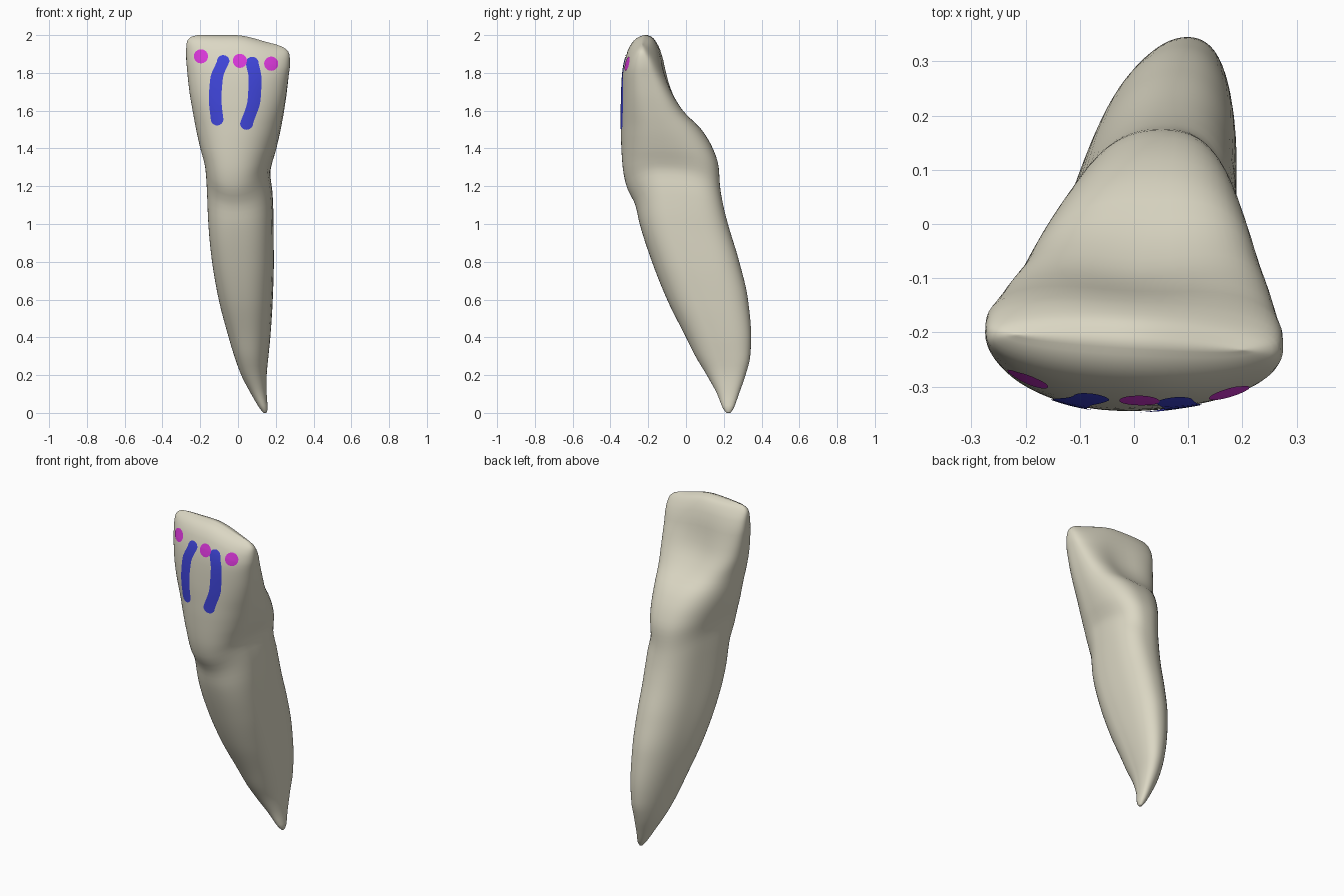
import bpy, bmesh, math
from mathutils import Vector
from mathutils.bvhtree import BVHTree

if "Cube" in bpy.data.objects:
    bpy.data.objects.remove(bpy.data.objects["Cube"])


def material(name, rgb):
    m = bpy.data.materials.new(name)
    m.diffuse_color = (*rgb, 1)
    m.use_nodes = True
    m.node_tree.nodes["Principled BSDF"].inputs["Base Color"].default_value = m.diffuse_color
    return m


ivory = material("ivory", (0.71, 0.68, 0.55))
blue = material("blue", (0.05, 0.06, 0.70))
magenta = material("magenta", (0.70, 0.04, 0.70))

# Outline by height: z, left x, right x, front y, back y
OUTLINE = [
    (0.00, 0.135, 0.150, 0.215, 0.235),
    (0.02, 0.118, 0.157, 0.198, 0.250),
    (0.10, 0.070, 0.150, 0.165, 0.280),
    (0.20, 0.018, 0.147, 0.110, 0.315),
    (0.30, -0.018, 0.155, 0.050, 0.340),
    (0.40, -0.048, 0.165, 0.000, 0.345),
    (0.60, -0.100, 0.178, -0.100, 0.328),
    (0.80, -0.135, 0.184, -0.180, 0.282),
    (1.00, -0.156, 0.182, -0.245, 0.222),
    (1.10, -0.162, 0.175, -0.268, 0.197),
    (1.20, -0.169, 0.160, -0.315, 0.180),
    (1.30, -0.180, 0.172, -0.335, 0.173),
    (1.40, -0.200, 0.195, -0.342, 0.144),
    (1.50, -0.221, 0.220, -0.345, 0.090),
    (1.60, -0.240, 0.240, -0.345, -0.002),
    (1.70, -0.257, 0.257, -0.342, -0.063),
    (1.80, -0.268, 0.268, -0.335, -0.100),
    (1.90, -0.275, 0.276, -0.315, -0.130),
    (1.96, -0.272, 0.270, -0.286, -0.158),
    (1.99, -0.250, 0.240, -0.252, -0.184),
    (2.00, -0.215, 0.200, -0.224, -0.212),
]
# Section character: z, widest place (0 front to 1 back), back power, front power,
# back dip, lean, side groove
SHAPE = [
    (0.00, 0.50, 2.0, 2.0, 0.0, 0.0, 0.0),
    (0.30, 0.42, 2.1, 2.2, 0.0, 0.035, 0.02),
    (0.90, 0.36, 2.2, 2.4, 0.0, 0.055, 0.04),
    (1.33, 0.38, 2.4, 2.2, 0.0, 0.055, 0.01),
    (1.50, 0.42, 2.3, 2.2, 0.008, 0.04, 0.0),
    (1.70, 0.50, 3.2, 2.3, 0.024, 0.01, 0.0),
    (1.90, 0.56, 3.0, 2.4, 0.006, 0.0, 0.0),
    (2.00, 0.50, 2.2, 2.2, 0.0, 0.0, 0.0),
]


def sample(table, z):
    """Smooth monotone interpolation of a table keyed by its first column."""
    n = len(table)
    i = max(k for k in range(n - 1) if table[k][0] <= z + 1e-9)
    a, b = table[i], table[i + 1]
    p, q = table[max(i - 1, 0)], table[min(i + 2, n - 1)]
    h = b[0] - a[0]
    t = (z - a[0]) / h
    out = []

    def slope(l, m, r, c):
        if l is m or r is m:
            return (r[c] - l[c]) / (r[0] - l[0])
        s0 = (m[c] - l[c]) / (m[0] - l[0])
        s1 = (r[c] - m[c]) / (r[0] - m[0])
        return 0 if s0 * s1 <= 0 else 2 * s0 * s1 / (s0 + s1)

    for c in range(1, len(a)):
        ma, mb = slope(p, a, b, c), slope(a, b, q, c)
        out.append((2*t**3 - 3*t*t + 1) * a[c] + (t**3 - 2*t*t + t) * h * ma
                   + (3*t*t - 2*t**3) * b[c] + (t**3 - t*t) * h * mb)
    return out


def smooth(e0, e1, v):
    t = min(1, max(0, (v - e0) / (e1 - e0)))
    return t * t * (3 - 2 * t)


def section_point(z, ang):
    xl, xr, yf, yb = sample(OUTLINE, z)
    wide, back, front, dip, lean, groove = sample(SHAPE, z)
    cs, sn = math.cos(ang), math.sin(ang)
    pw = back if sn > 0 else front
    u = math.copysign(abs(cs) ** (2 / pw), cs)
    v = math.copysign(abs(sn) ** (2 / pw), sn)
    ym = yf + (yb - yf) * wide
    y = ym + v * ((yb - ym) if v > 0 else (ym - yf))
    x = (xl + xr) / 2 + u * (xr - xl) / 2 * (1 - groove * math.exp(-((v - 0.4) / 0.3) ** 2))
    x += lean * v * (1 if v > 0 else 0.35)
    if v > 0:
        y -= dip * math.exp(-(u / 0.5) ** 2) * v
    y -= 0.014 * u * smooth(1.6, 1.95, z)
    # the neck line rises at the sides, the biting edge slopes down to the right
    zz = z + 0.08 * u * u * math.exp(-((z - 1.17) / 0.15) ** 2)
    zz -= 0.055 * smooth(-0.02, 0.26, x) * smooth(1.7, 1.98, z)
    return Vector((x, y, zz))


# Tooth: stacked sections from root tip to biting edge
SEG = 72
levels = [0, 0.006, 0.02, 0.04, 0.07] + [0.1 + 0.03 * i for i in range(60)]
levels += [1.92, 1.94, 1.955, 1.97, 1.98, 1.988, 1.994, 1.998, 2.0]
levels = sorted(set(round(z, 4) for z in levels))
bm = bmesh.new()
rings = [[bm.verts.new(section_point(z, 2 * math.pi * k / SEG)) for k in range(SEG)] for z in levels]
for lo, hi in zip(rings, rings[1:]):
    for k in range(SEG):
        j = (k + 1) % SEG
        bm.faces.new((lo[k], lo[j], hi[j], hi[k]))
bm.faces.new(rings[0][::-1])
top = rings[-1]
for k in range(SEG // 2):  # narrow front-to-back strips along the biting edge
    quad = (top[k], top[k + 1], top[(-k - 1) % SEG], top[-k % SEG])
    bm.faces.new(list(dict.fromkeys(quad)))
bmesh.ops.recalc_face_normals(bm, faces=bm.faces)
tree = BVHTree.FromBMesh(bm)


def add_object(name, bm, mat):
    me = bpy.data.meshes.new(name)
    bm.to_mesh(me)
    bm.free()
    for p in me.polygons:
        p.use_smooth = True
    me.materials.append(mat)
    ob = bpy.data.objects.new(name, me)
    bpy.context.collection.objects.link(ob)
    return ob


add_object("tooth", bm, ivory)


def paint_stroke(name, path, r, mat, steps=40, across=8):
    """Round-ended stroke of half width r, laid on the front of the tooth."""
    table = [(-z, x) for x, z in path]
    s0, s1 = table[0][0] - r, table[-1][0] + r
    bm = bmesh.new()
    rows = []
    for i in range(steps + 1):
        f = (1 - math.cos(math.pi * i / steps)) / 2
        s = s0 + (s1 - s0) * f
        inner = min(max(s, table[0][0]), table[-1][0])
        cx = sample(table, inner)[0] if len(table) > 1 else table[0][1]
        w = max(math.sqrt(max(0, r * r - (s - inner) ** 2)), 0.001)
        row = []
        for k in range(across + 1):
            x = cx + w * (2 * k / across - 1)
            hit = tree.ray_cast(Vector((x, -2, -s)), Vector((0, 1, 0)))
            row.append(bm.verts.new(hit[0] + hit[1] * 0.003))
        rows.append(row)
    for a, b in zip(rows, rows[1:]):
        for k in range(across):
            bm.faces.new((a[k], b[k], b[k + 1], a[k + 1]))
    add_object(name, bm, mat)


# Blue strokes and magenta dots on the front of the crown
paint_stroke("left_stroke", [(-0.078, 1.86), (-0.113, 1.77), (-0.12, 1.66), (-0.11, 1.555)], 0.033, blue)
paint_stroke("right_stroke", [(0.075, 1.85), (0.09, 1.77), (0.085, 1.66), (0.045, 1.533)], 0.034, blue)
for name, x, z in (("left_dot", -0.195, 1.887), ("middle_dot", 0.01, 1.863), ("right_dot", 0.175, 1.848)):
    paint_stroke(name, [(x, z)], 0.037, magenta, 20)
